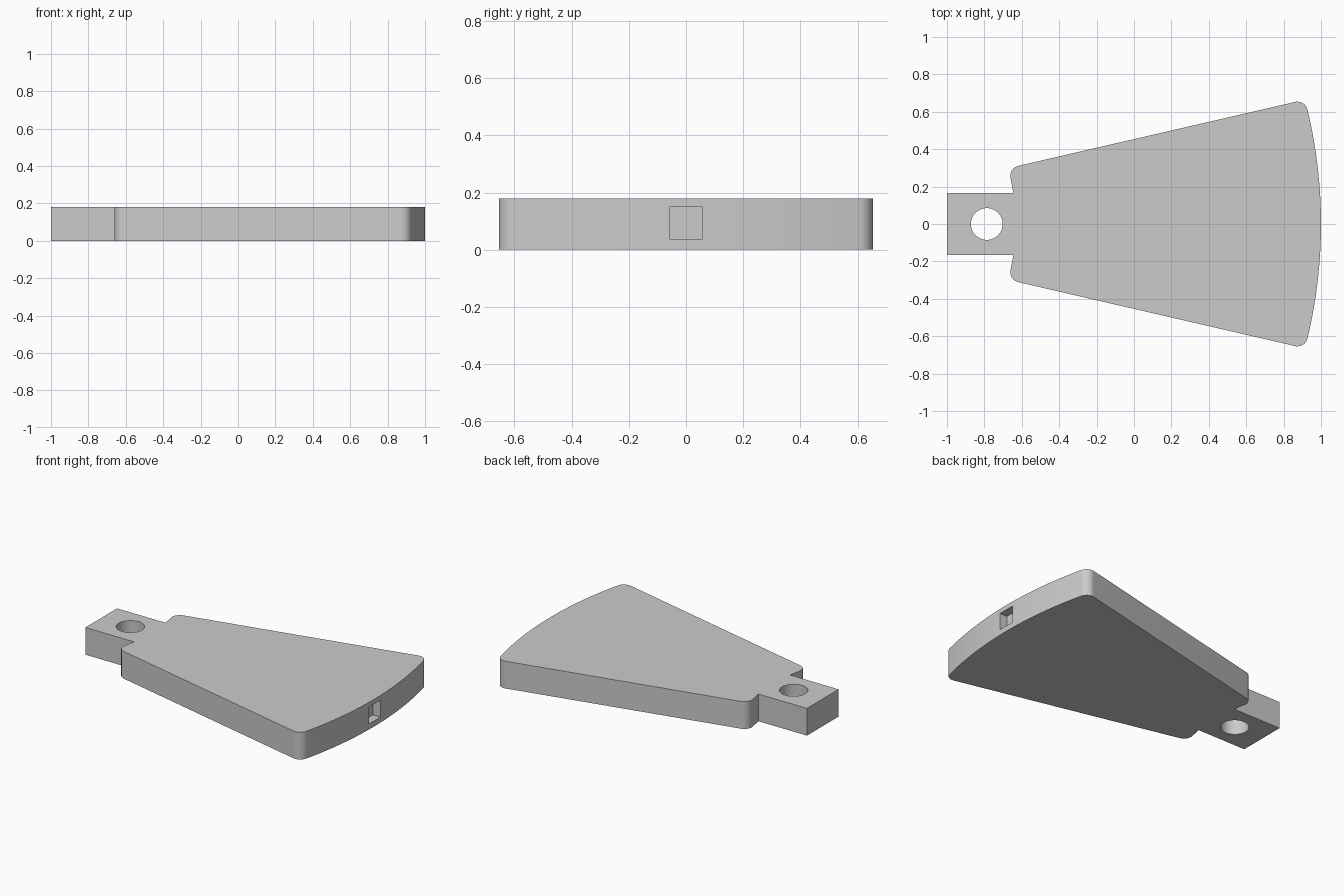
import bpy, bmesh
from math import asin, sin, cos, tan, pi
from mathutils import Vector

if "Cube" in bpy.data.objects:
    bpy.data.objects.remove(bpy.data.objects["Cube"], do_unlink=True)

THICK = 0.18
ARC_R = 2.62


def fillet(prev, corner, nxt, r, steps=10):
    """Points of a round of radius r at a corner."""
    p, c, n = Vector(prev), Vector(corner), Vector(nxt)
    a, b = (p - c).normalized(), (n - c).normalized()
    half = a.angle(b) / 2
    centre = c + (a + b).normalized() * (r / sin(half))
    start = c + a * (r / tan(half)) - centre
    end = c + b * (r / tan(half)) - centre
    points = []
    for i in range(steps + 1):
        spoke = start.lerp(end, i / steps).normalized()
        points.append(tuple(centre + spoke * r))
    return points


def prism(name, outline, z0, z1):
    """Closed vertical prism from an outline."""
    bm = bmesh.new()
    low = [bm.verts.new((x, y, z0)) for x, y in outline]
    high = [bm.verts.new((x, y, z1)) for x, y in outline]
    bm.faces.new(low[::-1])
    bm.faces.new(high)
    for i in range(len(low)):
        bm.faces.new((low[i - 1], low[i], high[i], high[i - 1]))
    bmesh.ops.recalc_face_normals(bm, faces=bm.faces[:])
    mesh = bpy.data.meshes.new(name)
    bm.to_mesh(mesh)
    bm.free()
    obj = bpy.data.objects.new(name, mesh)
    bpy.context.collection.objects.link(obj)
    return obj


def cut(target, cutter):
    """Subtract a cutter, then drop it."""
    mod = target.modifiers.new("cut", "BOOLEAN")
    mod.operation, mod.solver, mod.object = "DIFFERENCE", "EXACT", cutter
    bpy.context.view_layer.objects.active = target
    bpy.ops.object.modifier_apply(modifier=mod.name)
    bpy.data.objects.remove(cutter, do_unlink=True)


# Upper half of the outline: tab, notch, flared side, bowed outer edge
tab_end, tab_root = (-1, 0.165), (-0.645, 0.165)
inner, outer = (-0.67, 0.299), (0.915, 0.665)
arc_end = asin(0.605 / ARC_R)
arc = [(1 - ARC_R * (1 - cos(t)), ARC_R * sin(t))
       for t in (arc_end * (1 - i / 16) for i in range(17))]
half = [tab_end, tab_root]
half += fillet(tab_root, inner, outer, 0.055)
half += fillet(inner, outer, arc[0], 0.055)
half += arc
outline = half + [(x, -y) for x, y in reversed(half[:-1])]
plate = prism("wedge_plate", outline, 0, THICK)

# Round through hole in the tab
circle = [(-0.787 + 0.085 * cos(2 * pi * i / 64), 0.085 * sin(2 * pi * i / 64))
          for i in range(64)]
cut(plate, prism("hole_cutter", circle, -0.1, THICK + 0.1))

# Shallow square pocket in the bowed edge
pocket = [(0.945, -0.058), (1.1, -0.058), (1.1, 0.058), (0.945, 0.058)]
cut(plate, prism("pocket_cutter", pocket, 0.037, 0.149))

# Plain grey material
grey = bpy.data.materials.new("plain_grey")
grey.use_nodes = True
colour = (0.6, 0.6, 0.6, 1)
grey.diffuse_color = colour
grey.node_tree.nodes["Principled BSDF"].inputs["Base Color"].default_value = colour
plate.data.materials.clear()
plate.data.materials.append(grey)

# Smooth walls, sharp rims
bpy.ops.object.select_all(action="DESELECT")
plate.select_set(True)
bpy.context.view_layer.objects.active = plate
bpy.ops.object.shade_smooth_by_angle(angle=pi / 6)
